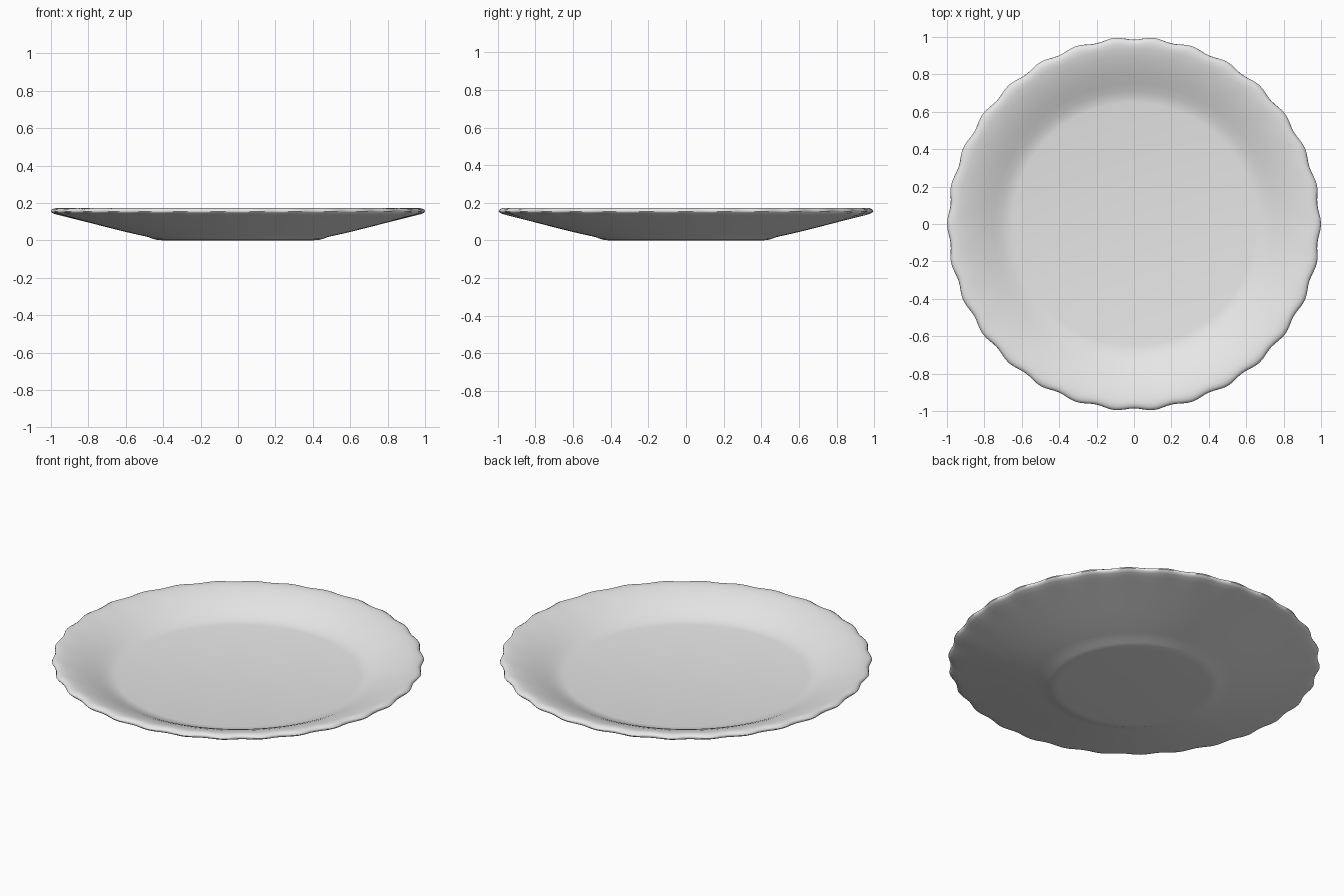
import bpy
import bmesh
from math import cos, sin, pi

cube = bpy.data.objects.get("Cube")
if cube:
    bpy.data.objects.remove(cube, do_unlink=True)

SEGMENTS = 240
LOBES = 30
SCALLOP = 0.014

# Glazed ceramic
glaze = bpy.data.materials.new("pale_ceramic")
glaze.use_nodes = True
colour = (0.8, 0.8, 0.8, 1.0)
glaze.diffuse_color = colour
glaze.node_tree.nodes["Principled BSDF"].inputs["Base Color"].default_value = colour

# Cross-section (radius, height): underside, rounded rim, sloping wall, floor
profile = [
    (0.40, 0.0), (0.43, 0.002), (0.455, 0.008), (0.48, 0.018), (0.53, 0.029),
    (0.60, 0.045), (0.70, 0.070), (0.82, 0.101), (0.90, 0.121), (0.95, 0.133),
    (0.98, 0.141), (0.993, 0.147), (1.0, 0.155), (0.996, 0.164), (0.983, 0.171),
    (0.965, 0.173), (0.94, 0.170), (0.90, 0.160), (0.85, 0.143), (0.80, 0.122),
    (0.75, 0.098), (0.71, 0.080), (0.68, 0.070), (0.65, 0.065),
]


def scalloped(radius, angle):
    """Pull the edge in between the lobes, fading out towards the middle."""
    fade = max(0.0, (radius - 0.86) / 0.14) ** 1.5
    return radius - SCALLOP * fade * (1 - cos(LOBES * angle)) / 2


# Plate: spin the profile into rings, then bridge and cap them
bm = bmesh.new()
angles = [2 * pi * i / SEGMENTS for i in range(SEGMENTS)]
rings = []
for radius, height in profile:
    ring = []
    for a in angles:
        r = scalloped(radius, a)
        ring.append(bm.verts.new((r * cos(a), r * sin(a), height)))
    rings.append(ring)

for lower, upper in zip(rings, rings[1:]):
    for i in range(SEGMENTS):
        j = (i + 1) % SEGMENTS
        bm.faces.new((lower[i], lower[j], upper[j], upper[i]))
bm.faces.new(rings[0][::-1])
bm.faces.new(rings[-1])
bmesh.ops.recalc_face_normals(bm, faces=bm.faces[:])

mesh = bpy.data.meshes.new("plate")
bm.to_mesh(mesh)
bm.free()
mesh.materials.append(glaze)
plate = bpy.data.objects.new("plate", mesh)
bpy.context.collection.objects.link(plate)

# Smooth glaze
bpy.ops.object.select_all(action="DESELECT")
plate.select_set(True)
bpy.context.view_layer.objects.active = plate
bpy.ops.object.shade_smooth_by_angle(angle=pi / 3)
